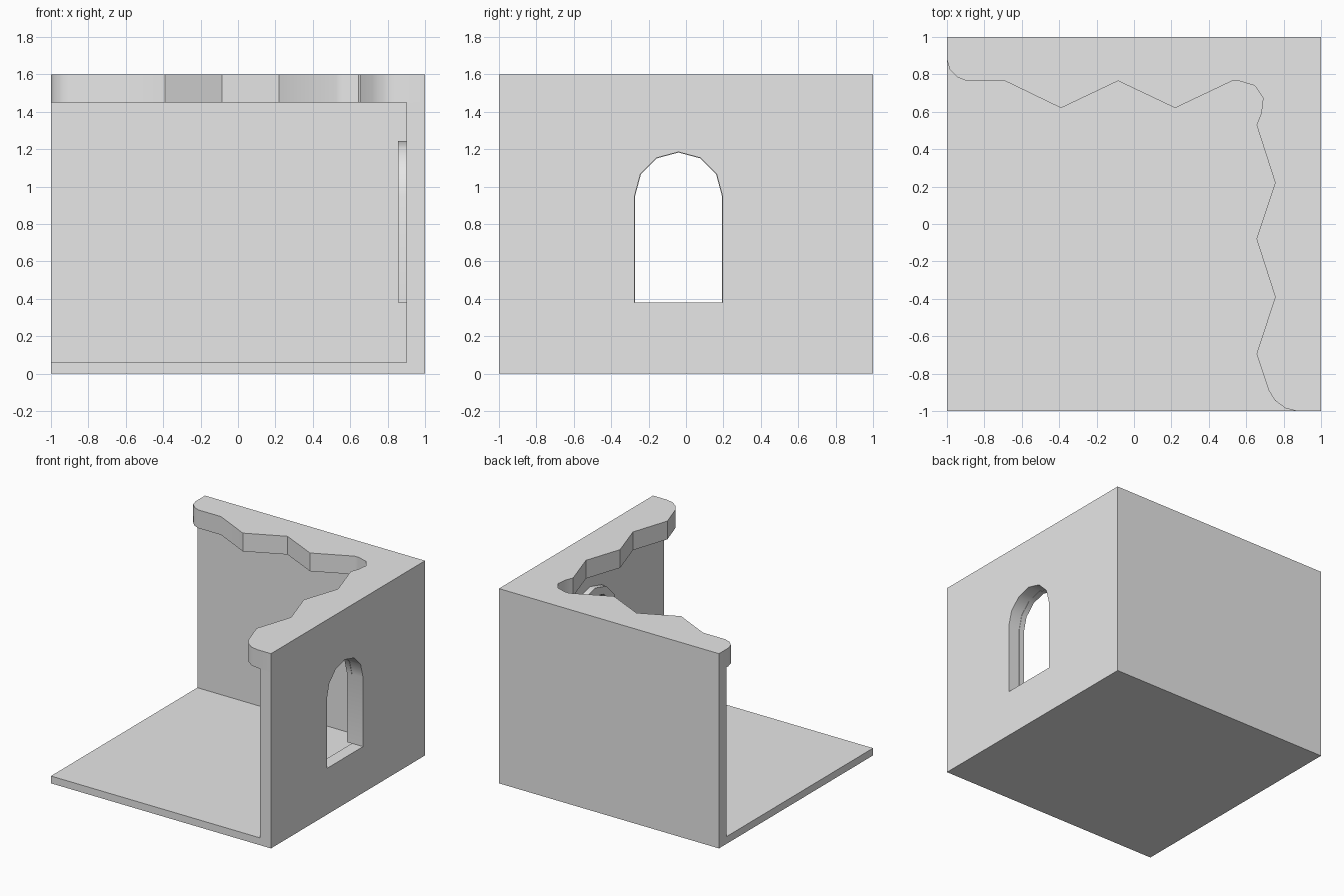
import bpy
import bmesh
from math import pi, cos, sin, radians
from mathutils import Vector

default = bpy.data.objects.get("Cube")
if default:
    bpy.data.objects.remove(default, do_unlink=True)

GREY = (0.8, 0.8, 0.8, 1.0)
stone = bpy.data.materials.new("plain grey")
stone.use_nodes = True
stone.diffuse_color = GREY
stone.node_tree.nodes["Principled BSDF"].inputs["Base Color"].default_value = GREY


def prism(name, outline, direction):
    """Extrude a planar outline of 3D points along a direction."""
    bm = bmesh.new()
    face = bm.faces.new([bm.verts.new(p) for p in outline])
    grown = bmesh.ops.extrude_face_region(bm, geom=[face], use_keep_orig=True)
    moved = [v for v in grown["geom"] if isinstance(v, bmesh.types.BMVert)]
    bmesh.ops.translate(bm, verts=moved, vec=Vector(direction))
    bmesh.ops.recalc_face_normals(bm, faces=bm.faces)
    mesh = bpy.data.meshes.new(name)
    bm.to_mesh(mesh)
    bm.free()
    mesh.materials.append(stone)
    obj = bpy.data.objects.new(name, mesh)
    bpy.context.collection.objects.link(obj)
    return obj


def slab(name, x0, x1, y0, y1, z0, z1):
    corners = [(x0, y0, z0), (x1, y0, z0), (x1, y1, z0), (x0, y1, z0)]
    return prism(name, corners, (0, 0, z1 - z0))


def activate(obj):
    bpy.ops.object.select_all(action="DESELECT")
    obj.select_set(True)
    bpy.context.view_layer.objects.active = obj


WALL = 0.9          # inner face of both walls
FLOOR_TOP = 0.06
LEDGE = 1.45        # underside of the overhang
TOP = 1.6
SILL, SPRING, MIDDLE = 0.38, 0.95, -0.04


def arch(x, radius):
    """Round-headed window outline in the plane of the side wall."""
    head = [(x, MIDDLE + radius * cos(i * pi / 6), SPRING + radius * sin(i * pi / 6))
            for i in range(7)]
    return [(x, MIDDLE + radius, SILL)] + head + [(x, MIDDLE - radius, SILL)]


# Floor and walls
slab("floor", -1, WALL, -1, WALL, 0, FLOOR_TOP)
slab("back_wall", -1, WALL, WALL, 1, 0, LEDGE)
side_wall = slab("left_wall", WALL, 1, -1, 1, 0, LEDGE)

# Window opening through the side wall
cutter = prism("window_cutter", arch(0.8, 0.235), (0.4, 0, 0))
cutter.hide_render = True
cut = side_wall.modifiers.new("window", "BOOLEAN")
cut.operation, cut.solver, cut.object = "DIFFERENCE", "EXACT", cutter
activate(side_wall)
bpy.ops.object.modifier_apply(modifier=cut.name)
bpy.data.objects.remove(cutter, do_unlink=True)

# Raised arched surround on the inside of the window
surround_x = 0.855
outline = arch(surround_x, 0.295) + arch(surround_x, 0.232)[::-1]
frame = prism("window_surround", outline, (WALL - surround_x, 0, 0))

# Jagged overhang along the tops of both walls
edge = [(-1, .88), (-.985, .825), (-.945, .785), (-.895, .765), (-.69, .765),
        (-.39, .62), (-.085, .765), (.22, .62), (.525, .765), (.56, .765),
        (.645, .74), (.69, .675), (.68, .59), (.655, .53), (.755, .22),
        (.655, -.08), (.755, -.39), (.655, -.695), (.72, -.89),
        (.755, -.945), (.81, -.985), (.87, -1)]
plan = edge + [(1, -1), (1, 1), (-1, 1)]
overhang = prism("jagged_overhang", [(x, y, LEDGE) for x, y in plan],
                 (0, 0, TOP - LEDGE))

# Soften only the rounded ends and arch
for obj in (overhang, frame, side_wall):
    activate(obj)
    bpy.ops.object.shade_smooth_by_angle(angle=radians(31))
